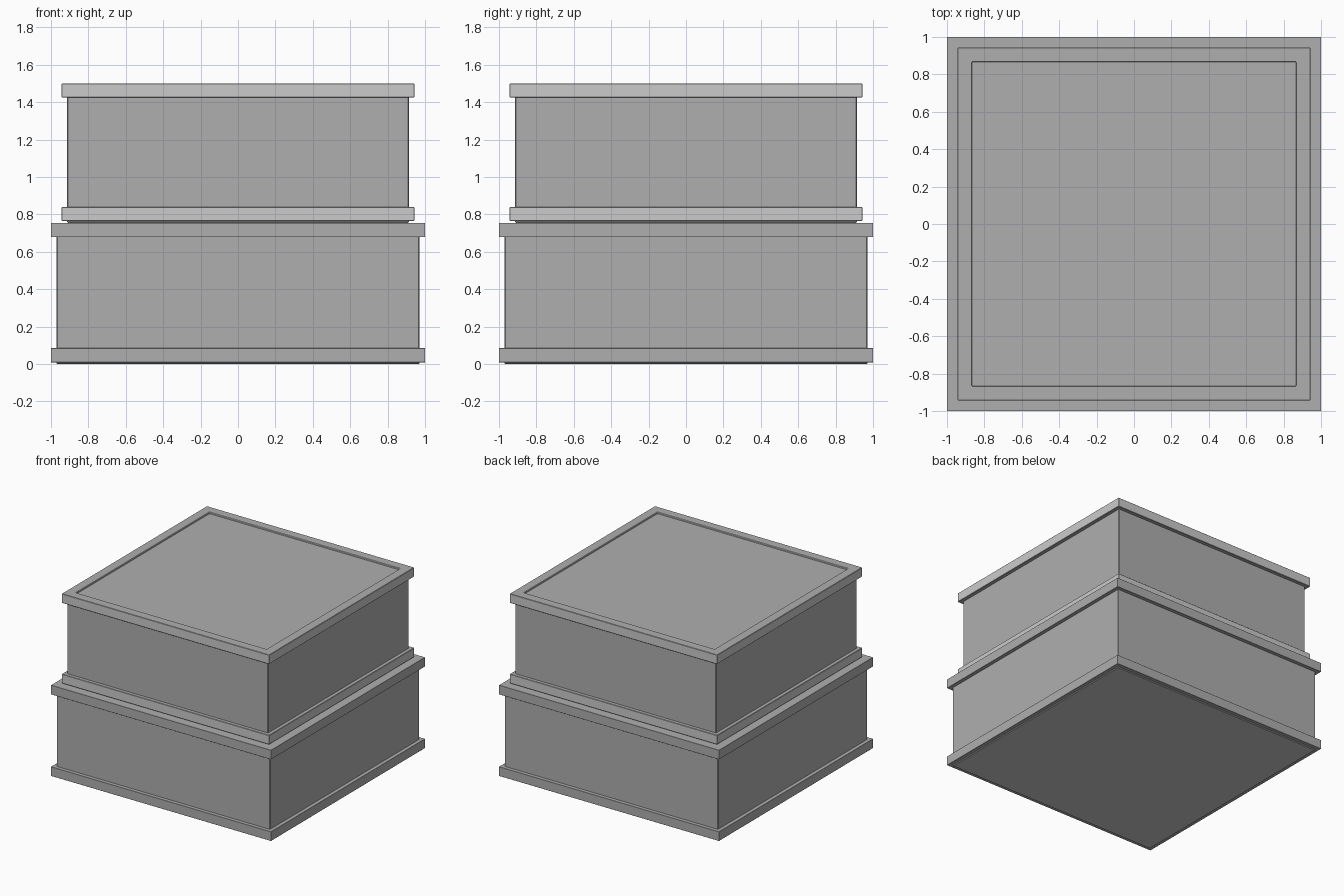
import bpy, bmesh

if "Cube" in bpy.data.objects:
    bpy.data.objects.remove(bpy.data.objects["Cube"])

# main darker grey and the paler grey used on a few faces
dark = bpy.data.materials.new("dark_grey")
dark.diffuse_color = (0.43, 0.43, 0.43, 1)
dark.use_nodes = True
dark.node_tree.nodes["Principled BSDF"].inputs["Base Color"].default_value = dark.diffuse_color
pale = bpy.data.materials.new("pale_grey")
pale.diffuse_color = (0.8, 0.8, 0.8, 1)
pale.use_nodes = True
pale.node_tree.nodes["Principled BSDF"].inputs["Base Color"].default_value = pale.diffuse_color


def add_object(name, bm, bevel, is_pale):
    bmesh.ops.recalc_face_normals(bm, faces=bm.faces)
    for f in bm.faces:
        f.material_index = 1 if is_pale(f) else 0
    mesh = bpy.data.meshes.new(name)
    bm.to_mesh(mesh)
    bm.free()
    mesh.materials.append(dark)
    mesh.materials.append(pale)
    obj = bpy.data.objects.new(name, mesh)
    bpy.context.collection.objects.link(obj)
    mod = obj.modifiers.new("edge_bevel", 'BEVEL')
    mod.width = bevel
    mod.segments = 1
    mod.limit_method = 'ANGLE'
    return obj


def square_body(name, half, z0, z1, bevel):
    bm = bmesh.new()
    bmesh.ops.create_cube(bm, size=1)
    for v in bm.verts:
        v.co.x *= 2 * half
        v.co.y *= 2 * half
        v.co.z = z1 if v.co.z > 0 else z0
    # the underside is pale
    return add_object(name, bm, bevel, lambda f: f.normal.z < -0.5)


def square_frame(name, outer, inner, z0, z1, bevel, pale_sides):
    bm = bmesh.new()
    corners = [(-1, -1), (1, -1), (1, 1), (-1, 1)]
    # four square loops, joined in a closed cycle
    loops = [[bm.verts.new((x * h, y * h, z)) for x, y in corners]
             for h, z in ((outer, z0), (outer, z1), (inner, z1), (inner, z0))]
    for i in range(4):
        a, b = loops[i], loops[(i + 1) % 4]
        for j in range(4):
            k = (j + 1) % 4
            bm.faces.new((a[j], a[k], b[k], b[j]))
    # the upper frames have pale outer sides
    return add_object(name, bm, bevel,
                      lambda f: pale_sides and abs(f.normal.z) < 0.5)


# each tier: name, body half width, frame half width, base, top, frame bevel, pale sides
tiers = [("lower", 0.97, 1.0, 0.0, 0.755, 0.001, False),
         ("upper", 0.913, 0.943, 0.755, 1.5, 0.003, True)]

for tier, body, frame, z0, z1, bevel, pale_sides in tiers:
    # box body, slightly proud of the foot frame and sunk in the rim frame
    square_body(tier + "_box", body, z0, z1 - 0.013, 0.004)
    # raised frames around the foot and the rim
    square_frame(tier + "_foot_frame", frame, frame - 0.077, z0 + 0.009, z0 + 0.085, bevel, pale_sides)
    square_frame(tier + "_rim_frame", frame, frame - 0.077, z1 - 0.076, z1, bevel, pale_sides)
